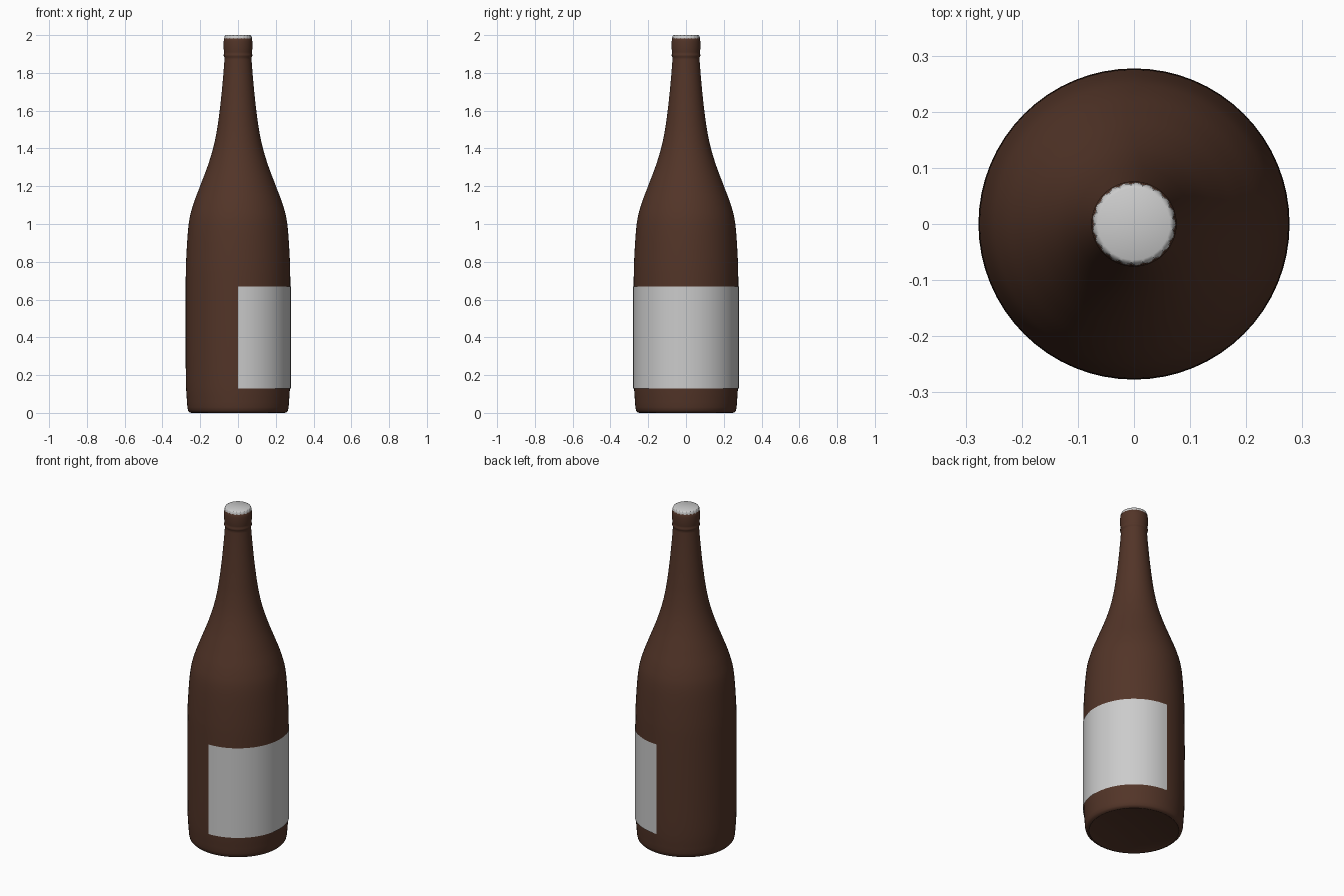
import bpy, bmesh, math
from mathutils import Vector

if "Cube" in bpy.data.objects:
    bpy.data.objects.remove(bpy.data.objects["Cube"])

SIDES = 64


def material(name, color):
    m = bpy.data.materials.new(name)
    m.diffuse_color = color
    m.use_nodes = True
    m.node_tree.nodes["Principled BSDF"].inputs["Base Color"].default_value = m.diffuse_color
    return m


def lathe(name, profile, sides=SIDES, a0=0.0, arc=math.tau, ripple=None, mat=None, angle=35):
    """Revolve (radius, z) points about z; ripple(a, row) scales the radius."""
    bm = bmesh.new()
    closed = arc >= math.tau - 1e-6
    columns = sides if closed else sides + 1
    rings = []
    for row, (r, z) in enumerate(profile):
        if r == 0:
            rings.append([bm.verts.new((0, 0, z))] * columns)
            continue
        ring = []
        for i in range(columns):
            a = a0 + arc * i / sides
            k = r * (ripple(i, row) if ripple else 1)
            ring.append(bm.verts.new((k * math.cos(a), k * math.sin(a), z)))
        rings.append(ring)
    for lo, hi in zip(rings, rings[1:]):
        for i in range(sides):
            j = (i + 1) % columns
            corners = list(dict.fromkeys((lo[i], lo[j], hi[j], hi[i])))
            bm.faces.new(corners)
    mesh = bpy.data.meshes.new(name)
    bm.to_mesh(mesh)
    bm.free()
    obj = bpy.data.objects.new(name, mesh)
    bpy.context.collection.objects.link(obj)
    if mat:
        mesh.materials.append(mat)
    bpy.ops.object.select_all(action='DESELECT')
    obj.select_set(True)
    bpy.context.view_layer.objects.active = obj
    bpy.ops.object.shade_smooth_by_angle(angle=math.radians(angle))
    return obj


def smooth_curve(points, steps=5):
    """Catmull-Rom interpolation through the profile points."""
    p = [Vector(q) for q in points]
    p = [p[0]] + p + [p[-1]]
    out = []
    for a, b, c, d in zip(p, p[1:], p[2:], p[3:]):
        for s in range(steps):
            t = s / steps
            out.append(tuple(0.5 * (2 * b + (c - a) * t + (2 * a - 5 * b + 4 * c - d) * t ** 2
                                    + (3 * b - a - 3 * c + d) * t ** 3)))
    return out + [tuple(points[-1])]


# Bottle: rounded foot, near-straight body, sloping shoulder, slim neck
brown = material("brown_glass", (0.085, 0.035, 0.021, 1))
foot = [(0, 0.004), (0.235, 0.004), (0.245, 0), (0.256, 0.003), (0.264, 0.012), (0.268, 0.03)]
body = smooth_curve([(0.27, 0.06), (0.275, 0.14), (0.277, 0.3), (0.277, 0.66), (0.274, 0.82),
                     (0.261, 1.0), (0.238, 1.1), (0.201, 1.2), (0.163, 1.3), (0.132, 1.4),
                     (0.111, 1.5), (0.097, 1.6), (0.086, 1.7), (0.077, 1.8), (0.071, 1.88)])
lip = [(0.073, 1.884), (0.0755, 1.89), (0.0755, 1.897), (0.073, 1.903), (0.074, 1.91),
       (0.076, 1.93), (0.076, 1.965), (0.074, 1.98), (0.07, 1.986), (0, 1.986)]
lathe("bottle", foot + body + lip, mat=brown)

# Label wrapped around the +x half
lathe("label", [(0.28, 0.13), (0.28, 0.67)], sides=32, a0=-math.pi / 2, arc=math.pi)

# Crimped cap
lathe("cap", [(0.073, 1.981), (0.072, 1.99), (0.069, 1.997), (0.064, 2.0), (0, 2.0)], sides=84,
      ripple=lambda i, row: 1 + (0.02, 0.012, 0, 0, 0)[row] * math.cos(math.tau * i / 4))
